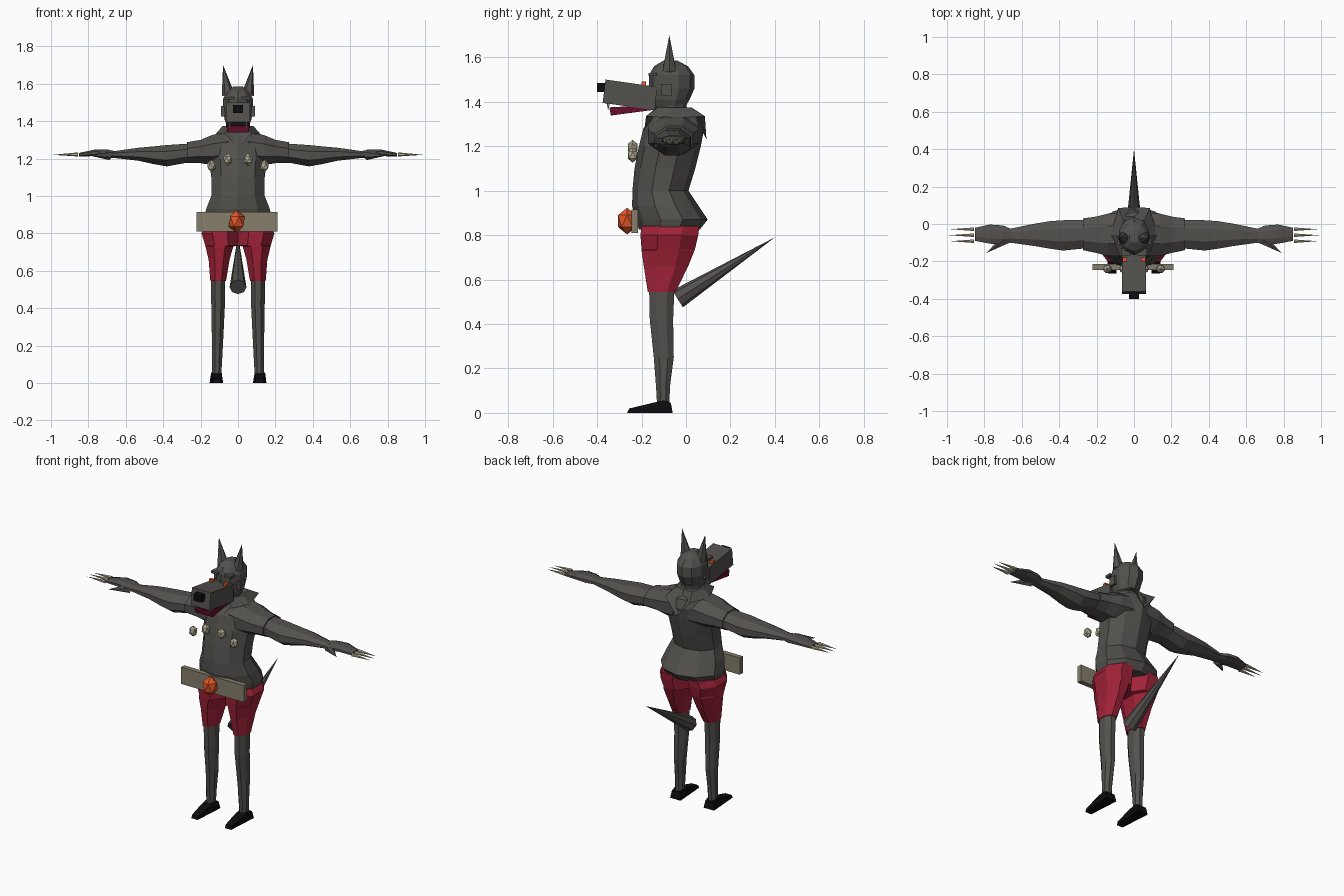
import bpy, bmesh, math
from mathutils import Vector, Matrix


def material(name, rgb):
    m = bpy.data.materials.new(name)
    m.diffuse_color = (*rgb, 1)
    return m


GREY = material("charcoal", (0.085, 0.082, 0.075))
RED = material("crimson", (0.36, 0.016, 0.04))
MAROON = material("maroon", (0.13, 0.005, 0.025))
BLACK = material("black", (0.004, 0.004, 0.004))
BEIGE = material("khaki", (0.24, 0.21, 0.15))
BONE = material("bone", (0.45, 0.41, 0.29))
ORANGE = material("orange", (0.75, 0.09, 0.02))


def finish(name, bm, mat, sx=1):
    """Turn a bmesh into an object, mirrored in x when sx is -1."""
    for v in bm.verts:
        v.co.x *= sx
    bmesh.ops.recalc_face_normals(bm, faces=bm.faces)
    me = bpy.data.meshes.new(name)
    bm.to_mesh(me)
    bm.free()
    me.materials.append(mat)
    ob = bpy.data.objects.new(name, me)
    bpy.context.collection.objects.link(ob)
    return ob


def loft(name, sections, mat, axis="z", n=8, sx=1):
    """Skin faceted oval sections: (position, a0, a1, b0, b1) along x or z."""
    bm = bmesh.new()
    rings = []
    for t, a0, a1, b0, b1 in sections:
        ring = []
        for i in range(n):
            w = 2 * math.pi * (i + 0.5) / n
            k = 1 / math.cos(math.pi / n)
            a = (a0 + a1) / 2 + (a1 - a0) / 2 * k * math.cos(w)
            b = (b0 + b1) / 2 + (b1 - b0) / 2 * k * math.sin(w)
            ring.append(bm.verts.new((a, b, t) if axis == "z" else (t, a, b)))
        rings.append(ring)
    for r, s in zip(rings, rings[1:]):
        for i in range(n):
            j = (i + 1) % n
            bm.faces.new((r[i], r[j], s[j], s[i]))
    bm.faces.new(rings[0])
    bm.faces.new(rings[-1])
    return finish(name, bm, mat, sx)


def prism(name, profile, x0, x1, mat, sx=1):
    """Extrude a (y, z) side profile from x0 to x1."""
    bm = bmesh.new()
    a = [bm.verts.new((x0, y, z)) for y, z in profile]
    b = [bm.verts.new((x1, y, z)) for y, z in profile]
    bm.faces.new(a)
    bm.faces.new(b)
    for i in range(len(a)):
        j = (i + 1) % len(a)
        bm.faces.new((a[i], a[j], b[j], b[i]))
    return finish(name, bm, mat, sx)


def box(name, x0, x1, y0, y1, z0, z1, mat, sx=1):
    return prism(name, [(y0, z0), (y1, z0), (y1, z1), (y0, z1)], x0, x1, mat, sx)


def spike(name, base, tip, r, mat, n=8, sx=1):
    base, tip = Vector(base), Vector(tip)
    d = tip - base
    bm = bmesh.new()
    bmesh.ops.create_cone(bm, cap_ends=True, segments=n, radius1=r, radius2=0, depth=d.length)
    bm.transform(Matrix.Translation((base + tip) / 2) @ d.to_track_quat("Z", "Y").to_matrix().to_4x4())
    return finish(name, bm, mat, sx)


def gem(name, c, r, mat, sx=1):
    bm = bmesh.new()
    bmesh.ops.create_icosphere(bm, subdivisions=1, radius=1)
    bm.transform(Matrix.Translation(c) @ Matrix.Diagonal((*r, 1)))
    return finish(name, bm, mat, sx)


# Torso with flared jacket hem
loft("torso", [(0.825, -0.175, 0.175, -0.205, 0.055), (0.87, -0.185, 0.185, -0.22, 0.09),
               (0.93, -0.17, 0.17, -0.235, 0.05), (1.0, -0.143, 0.143, -0.235, 0.005),
               (1.1, -0.143, 0.143, -0.225, 0.035), (1.2, -0.155, 0.155, -0.205, 0.06),
               (1.28, -0.14, 0.14, -0.185, 0.075), (1.33, -0.1, 0.1, -0.15, 0.06),
               (1.36, -0.06, 0.06, -0.13, 0.0), (1.41, -0.06, 0.06, -0.13, 0.0)], GREY, n=10)

# Open collar with points at the front and back
half = [(0, -0.19, 1.25), (0.07, -0.18, 1.335), (0.125, -0.06, 1.325),
        (0.085, 0.085, 1.335), (0, 0.092, 1.23)]
outer = half + [(-x, y, z) for x, y, z in half[-2:0:-1]]
bm = bmesh.new()
lo = [bm.verts.new(p) for p in outer]
hi = [bm.verts.new((x * 0.65, -0.06 + (y + 0.06) * 0.55, 1.375)) for x, y, z in outer]
for i in range(8):
    j = (i + 1) % 8
    bm.faces.new((lo[i], lo[j], hi[j], hi[i]))
bm.faces.new(hi)
finish("collar", bm, GREY)

# Head
loft("head", [(1.355, -0.05, 0.05, -0.13, -0.02), (1.41, -0.072, 0.072, -0.155, 0.012),
              (1.46, -0.08, 0.08, -0.162, 0.033), (1.52, -0.08, 0.08, -0.162, 0.033),
              (1.56, -0.06, 0.06, -0.14, 0.005), (1.585, -0.025, 0.025, -0.1, -0.04)], GREY, n=10)

# Muzzle, nose and lower jaw
prism("muzzle", [(-0.375, 1.395), (-0.14, 1.362), (-0.13, 1.467), (-0.362, 1.5)], -0.065, 0.065, GREY)
box("nose", -0.027, 0.027, -0.4, -0.36, 1.443, 1.485, BLACK)
prism("jaw", [(-0.345, 1.375), (-0.338, 1.338), (-0.15, 1.363), (-0.15, 1.385)], -0.06, 0.06, MAROON)

for side, s in (("left", 1), ("right", -1)):
    # Head details
    spike(side + "_pointed_ear", (0.052, -0.075, 1.54), (0.08, -0.075, 1.7), 0.035, GREY, 6, s)
    box(side + "_side_ear", 0.07, 0.09, -0.11, -0.065, 1.425, 1.48, GREY, s)
    box(side + "_eye", 0.038, 0.062, -0.2, -0.18, 1.468, 1.492, ORANGE, s)
    box(side + "_brow", 0.02, 0.07, -0.168, -0.13, 1.515, 1.53, GREY, s)
    spike(side + "_fang", (0.045, -0.35, 1.395), (0.045, -0.35, 1.362), 0.008, BONE, 6, s)

    # Sleeve, then forearm and hand
    loft(side + "_sleeve", [(0.05, -0.17, 0.06, 1.16, 1.345), (0.14, -0.17, 0.055, 1.165, 1.325),
                            (0.2, -0.155, 0.04, 1.175, 1.3), (0.272, -0.14, 0.03, 1.175, 1.287)],
         GREY, "x", 8, s)
    loft(side + "_arm", [(0.26, -0.13, 0.022, 1.18, 1.28), (0.38, -0.142, 0.02, 1.158, 1.272),
                         (0.45, -0.132, 0.015, 1.17, 1.265), (0.53, -0.118, 0.002, 1.188, 1.258),
                         (0.66, -0.1, -0.025, 1.203, 1.24), (0.7, -0.112, -0.008, 1.205, 1.248),
                         (0.77, -0.105, -0.003, 1.213, 1.247), (0.85, -0.09, -0.02, 1.21, 1.23)],
         GREY, "x", 8, s)
    spike(side + "_thumb", (0.69, -0.085, 1.22), (0.79, -0.155, 1.215), 0.028, GREY, 6, s)
    for i, y in enumerate((-0.028, -0.06, -0.092)):
        spike(f"{side}_claw_{i}", (0.855, y, 1.222), (0.99 - 0.01 * (i != 1), y, 1.22), 0.011, BONE, 6, s)

    # Shorts, legs and shoes
    loft(side + "_shorts", [(0.84, 0, 0.175, -0.2, 0.06), (0.8, 0, 0.195, -0.205, 0.055),
                            (0.735, 0, 0.175, -0.2, 0.04), (0.73, 0.025, 0.174, -0.2, 0.038),
                            (0.66, 0.045, 0.157, -0.19, 0.01), (0.545, 0.064, 0.148, -0.172, -0.047)],
         RED, sx=s)
    loft(side + "_leg", [(0.56, 0.068, 0.144, -0.166, -0.052), (0.42, 0.07, 0.143, -0.163, -0.058),
                         (0.25, 0.078, 0.14, -0.145, -0.055), (0.12, 0.085, 0.14, -0.135, -0.072),
                         (0.03, 0.09, 0.138, -0.13, -0.075)], GREY, sx=s)
    shoe = prism(side + "_shoe", [(-0.265, 0), (-0.255, 0.02), (-0.15, 0.045), (-0.1, 0.057),
                                  (-0.068, 0.045), (-0.06, 0)], 0.08, 0.152, BLACK, s)
    for v in shoe.data.vertices:  # narrow the toe and the top
        k = 0.6 if v.co.y < -0.2 else 0.8 if v.co.z > 0.03 else 1
        v.co.x = s * (0.116 + (abs(v.co.x) - 0.116) * k)

    # Chest beads
    for i, (x, z) in enumerate(((0.055, 1.195), (0.142, 1.16))):
        gem(f"{side}_bead_{i}", (x, -0.24, z), (0.026, 0.026, 0.034), BONE, s)

# Belt plate and buckle
box("belt", -0.222, 0.212, -0.245, -0.215, 0.81, 0.915, BEIGE)
gem("buckle", (-0.007, -0.265, 0.863), (0.048, 0.048, 0.06), ORANGE)

# Tail
spike("tail", (0, -0.038, 0.513), (0, 0.4, 0.79), 0.045, GREY, 8)
